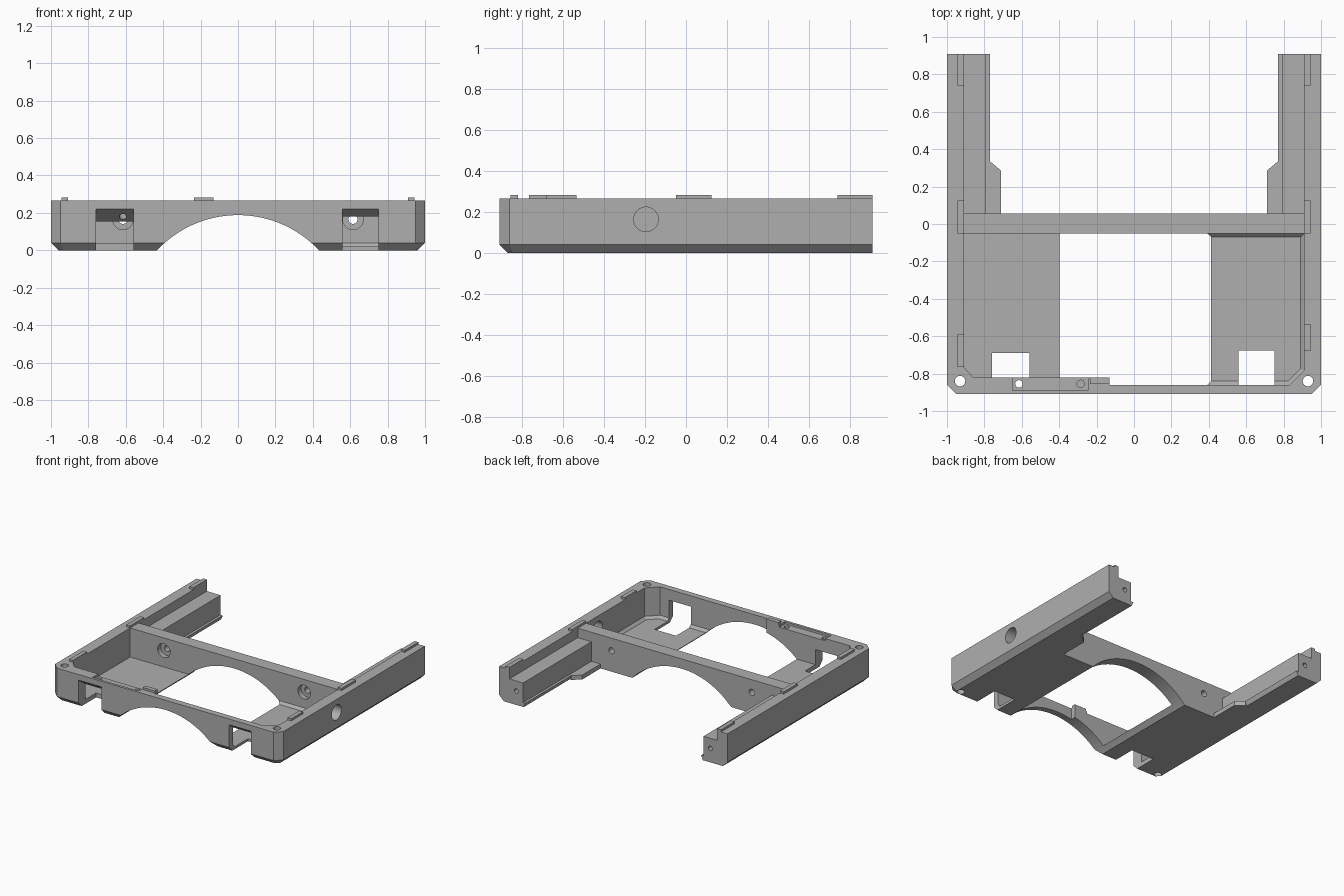
import bpy, bmesh, math

if "Cube" in bpy.data.objects:
    bpy.data.objects.remove(bpy.data.objects["Cube"])

# Dark grey finish shared by every part
grey = bpy.data.materials.new("dark_grey")
grey.diffuse_color = (0.43, 0.43, 0.43, 1)
grey.use_nodes = True
grey.node_tree.nodes["Principled BSDF"].inputs["Base Color"].default_value = grey.diffuse_color

def make(name, rings):
    """Closed solid lofted through rings of 3D points."""
    bm = bmesh.new()
    vs = [[bm.verts.new(p) for p in r] for r in rings]
    n = len(rings[0])
    bm.faces.new(vs[0])
    bm.faces.new(vs[-1])
    for a, b in zip(vs, vs[1:]):
        for i in range(n):
            j = (i + 1) % n
            bm.faces.new((a[i], a[j], b[j], b[i]))
    bmesh.ops.recalc_face_normals(bm, faces=bm.faces)
    me = bpy.data.meshes.new(name)
    bm.to_mesh(me)
    bm.free()
    me.materials.append(grey)
    ob = bpy.data.objects.new(name, me)
    bpy.context.collection.objects.link(ob)
    return ob

def at_z(pts, z):
    return [(x, y, z) for x, y in pts]

def box(name, x0, x1, y0, y1, z0, z1):
    o = [(x0, y0), (x1, y0), (x1, y1), (x0, y1)]
    return make(name, [at_z(o, z0), at_z(o, z1)])

def cyl(axis, centre, r, lo, hi, n=32):
    """Cylinder cutter along an axis; centre gives the other two coordinates."""
    circ = [(centre[0] + r * math.cos(2 * math.pi * i / n),
             centre[1] + r * math.sin(2 * math.pi * i / n)) for i in range(n)]
    put = {'X': lambda a, b, t: (t, a, b), 'Y': lambda a, b, t: (a, t, b),
           'Z': lambda a, b, t: (a, b, t)}[axis]
    return make("cutter", [[put(a, b, t) for a, b in circ] for t in (lo, hi)])

def cut(target, cutter):
    cutter.hide_render = True
    m = target.modifiers.new("cut", 'BOOLEAN')
    m.operation, m.solver, m.object = 'DIFFERENCE', 'EXACT', cutter
    bpy.context.view_layer.objects.active = target
    bpy.ops.object.modifier_apply(modifier=m.name)
    bpy.data.objects.remove(cutter)

TOP = 0.265

# Outer block with clipped front corners and bevelled lower edges
def outline(i):
    half = [(1 - i, 0.91), (1 - i, -0.86 + i * 0.4), (0.95 - i * 0.4, -0.91 + i)]
    return half + [(-x, y) for x, y in reversed(half)]

frame = make("frame", [at_z(outline(0.04), 0), at_z(outline(0), 0.04), at_z(outline(0), TOP)])

# Rear bay: leaves two stepped arms behind the cross wall
half = [(0.785, -0.1), (0.785, 0), (0.77, 0.035), (0.79, 0.035),
        (0.79, 0.19), (0.91, 0.19), (0.91, 0.5)]
prof = half + [(-x, z) for x, z in reversed(half)]
cut(frame, make("cutter", [[(x, y, z) for x, z in prof] for y in (0.055, 1.2)]))

# Left front bay, with the thicker front wall
left = [(0.05, -0.05), (-0.91, -0.05), (-0.91, -0.765), (-0.86, -0.82),
        (-0.13, -0.82), (-0.13, -0.86), (0.05, -0.86)]
cut(frame, make("cutter", [at_z(left, 0.035), at_z(left, 0.5)]))

# Right front bay, with a bevel where floor meets wall
low = [(0, -0.07), (0.89, -0.07), (0.89, -0.775), (0.825, -0.84), (0, -0.84)]
high = [(0, -0.05), (0.91, -0.05), (0.91, -0.78), (0.83, -0.86), (0, -0.86)]
cut(frame, make("cutter", [at_z(low, 0.02), at_z(high, 0.04), at_z(high, 0.5)]))

# Wide arch through front wall, floor and cross wall
cut(frame, cyl('Y', (0, -0.404), 0.592, -1.2, 0.5, 160))

# Front notches with sloping undersides
for x0, x1, yb, yw, zw in ((-0.76, -0.56, -0.69, -0.82, 0.155),
                           (0.56, 0.75, -0.675, -0.86, 0.18)):
    slope = (0.22 - zw) / (yw + 0.91)
    p = [(-1, -0.1), (-1, 0.22 + 0.09 * slope), (yw, zw), (yb, zw), (yb, -0.1)]
    cut(frame, make("cutter", [[(x, y, z) for y, z in p] for x in (x0, x1)]))

# Recessed pocket on the front wall with its two holes
cut(frame, box("cutter", -0.65, -0.245, -0.89, -0.8, 0.247, 0.4))
cut(frame, cyl('Z', (-0.615, -0.855), 0.02, 0.1, 0.4))
cut(frame, cyl('Z', (-0.285, -0.855), 0.02, 0.215, 0.4))

# Corner holes, counterbored cross wall holes, arm end holes
for s in (-1, 1):
    cut(frame, cyl('Z', (s * 0.93, -0.84), 0.028, -0.2, 0.5))
    cut(frame, cyl('Y', (s * 0.615, 0.165), 0.024, -0.2, 0.2))
    cut(frame, cyl('Y', (s * 0.615, 0.165), 0.055, -0.2, -0.01))
    cut(frame, cyl('Y', (s * 0.85, 0.11), 0.018, 0.75, 1.2))

# Cable hole in the right wall
cut(frame, cyl('X', (-0.195, 0.163), 0.06, 0.8, 1.2, 48))

# Bracket plates at the foot of each arm
for s, side in ((-1, "left"), (1, "right")):
    b = [(s * x, y) for x, y in ((0.8, 0.05), (0.71, 0.05), (0.71, 0.285),
                                 (0.77, 0.335), (0.8, 0.335))]
    make(side + "_bracket", [at_z(b, 0), at_z(b, 0.035)])
    # Raised locating ribs on the side walls
    front = (-0.765, -0.59) if s < 0 else (-0.68, -0.535)
    for i, (y0, y1) in enumerate((front, (-0.05, 0.125), (0.74, 0.91))):
        x0, x1 = sorted((s * 0.91, s * 0.943))
        box(f"{side}_rib_{i}", x0, x1, y0, y1, 0.25, 0.282)

# Raised rib on the front wall
box("front_rib", -0.235, -0.13, -0.855, -0.82, 0.25, 0.282)

bpy.ops.object.select_all(action='DESELECT')
frame.select_set(True)
bpy.context.view_layer.objects.active = frame
bpy.ops.object.shade_smooth_by_angle(angle=math.radians(20))
